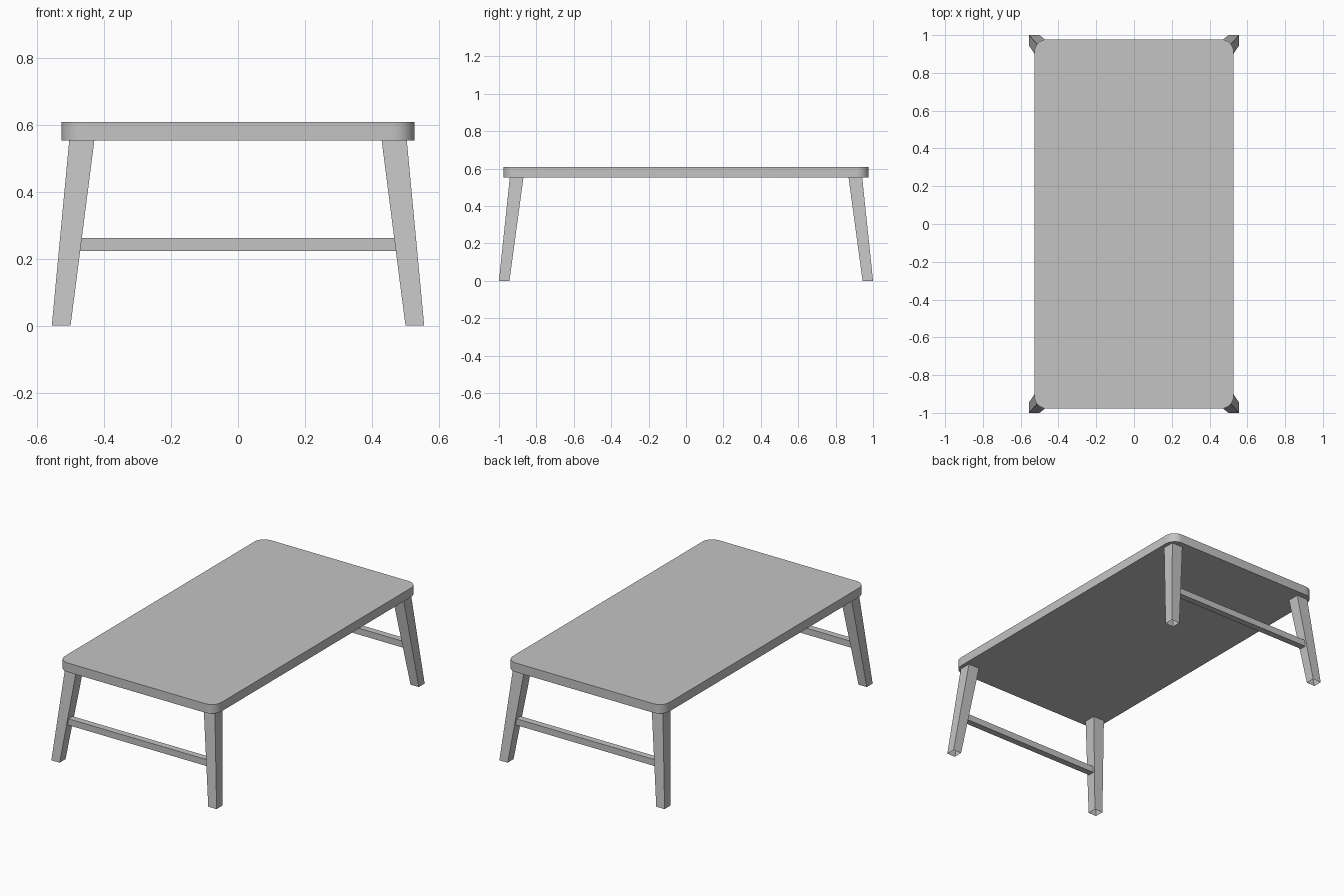
import bpy
import bmesh
from math import radians

old = bpy.data.objects.get("Cube")
if old:
    bpy.data.objects.remove(old, do_unlink=True)

# One plain grey finish
grey = bpy.data.materials.new("plain grey")
grey.use_nodes = True
colour = (0.55, 0.55, 0.55, 1)
grey.diffuse_color = colour
grey.node_tree.nodes["Principled BSDF"].inputs["Base Color"].default_value = colour

TOP_Z, UNDER_Z = 0.608, 0.553


def add_object(name, bm):
    bmesh.ops.recalc_face_normals(bm, faces=bm.faces)
    mesh = bpy.data.meshes.new(name)
    bm.to_mesh(mesh)
    bm.free()
    mesh.materials.append(grey)
    obj = bpy.data.objects.new(name, mesh)
    bpy.context.collection.objects.link(obj)
    return obj


def box(name, lo, hi):
    bm = bmesh.new()
    bmesh.ops.create_cube(bm, size=1)
    for v in bm.verts:
        v.co = [a if c < 0 else b for c, a, b in zip(v.co, lo, hi)]
    return add_object(name, bm)


# Tabletop: slab with rounded upright corners
top = box("tabletop", (-0.527, -0.977, UNDER_Z), (0.527, 0.977, TOP_Z))
bm = bmesh.new()
bm.from_mesh(top.data)
upright = [e for e in bm.edges if abs(e.verts[0].co.z - e.verts[1].co.z) > 0.01]
bmesh.ops.bevel(bm, geom=upright, offset=0.065, segments=8, profile=0.5, affect='EDGES')
bm.to_mesh(top.data)
bm.free()
bpy.context.view_layer.objects.active = top
top.select_set(True)
bpy.ops.object.shade_smooth_by_angle(angle=radians(30))


# Legs: splayed, tapering toward the floor, hollow at the foot
def leg(name, sx, sy):
    bm = bmesh.new()

    def ring(x0, x1, y0, y1, z):
        corners = ((x0, y0), (x1, y0), (x1, y1), (x0, y1))
        return [bm.verts.new((sx * x, sy * y, z)) for x, y in corners]

    foot = ring(0.50, 0.556, 0.944, 1.0, 0)
    head = ring(0.429, 0.504, 0.869, 0.942, UNDER_Z)
    for i in range(4):
        j = (i + 1) % 4
        bm.faces.new((foot[i], foot[j], head[j], head[i]))
    bm.faces.new(head)
    add_object(name, bm)


for end, sy in (("front", -1), ("back", 1)):
    for side, sx in (("right", -1), ("left", 1)):
        leg(f"{end}_{side}_leg", sx, sy)
    # Stretcher between the two legs of each end
    y = sy * 0.943
    box(f"{end}_stretcher", (-0.485, y - 0.02, 0.223), (0.485, y + 0.02, 0.262))
